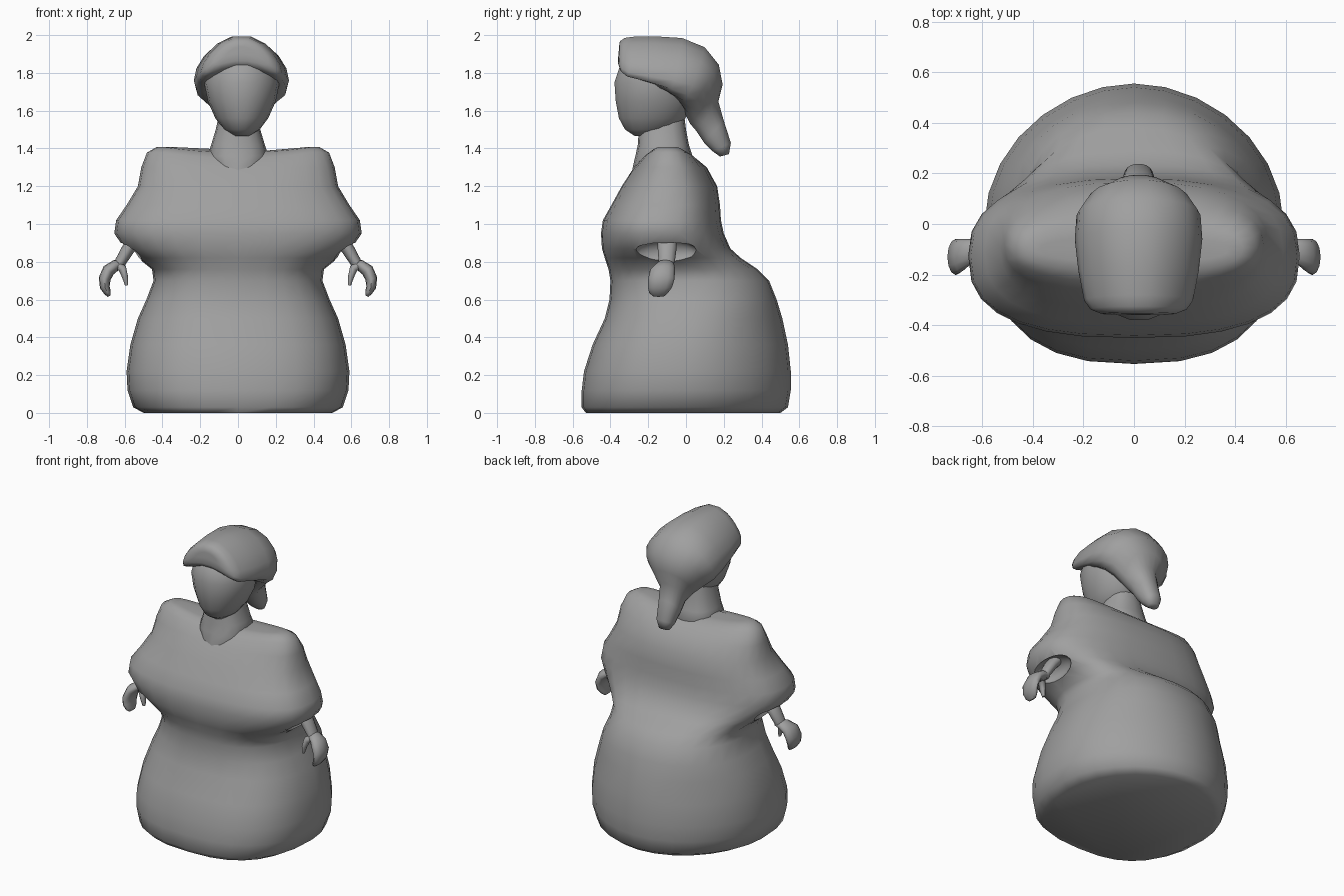
import bpy, bmesh, math
from mathutils import Vector

if "Cube" in bpy.data.objects:
    bpy.data.objects.remove(bpy.data.objects["Cube"])

grey = bpy.data.materials.new("plain grey")
grey.diffuse_color = (0.35, 0.35, 0.35, 1)
grey.use_nodes = True
grey.node_tree.nodes["Principled BSDF"].inputs["Base Color"].default_value = grey.diffuse_color


def loft(name, rings):
    """Skin a list of equal-length vertex rings and cap both ends."""
    bm = bmesh.new()
    loops = [[bm.verts.new(p) for p in ring] for ring in rings]
    n = len(loops[0])
    for a, b in zip(loops, loops[1:]):
        for i in range(n):
            j = (i + 1) % n
            bm.faces.new((a[i], a[j], b[j], b[i]))
    bm.faces.new(loops[0][::-1])
    bm.faces.new(loops[-1])
    bmesh.ops.recalc_face_normals(bm, faces=bm.faces)
    mesh = bpy.data.meshes.new(name)
    bm.to_mesh(mesh)
    bm.free()
    obj = bpy.data.objects.new(name, mesh)
    bpy.context.collection.objects.link(obj)
    mesh.materials.append(grey)
    return obj


def unit_ring(n, front=2.0, back=None):
    """Superellipse of radius one, with its own power for front and back."""
    pts = []
    for i in range(n):
        a = 2 * math.pi * i / n
        c, s = math.cos(a), math.sin(a)
        power = front if s < 0 or back is None else back
        pts.append((math.copysign(abs(c) ** (2 / power), c),
                    math.copysign(abs(s) ** (2 / power), s)))
    return pts


def level_ring(z, hx, y0, y1, n, front=2.0, back=None, cx=0.0):
    """Horizontal ring from half width and front/back limits."""
    return [Vector((cx + hx * c, (y0 + y1) / 2 + (y1 - y0) / 2 * s, z))
            for c, s in unit_ring(n, front, back)]


def finish(obj, angle):
    bpy.ops.object.select_all(action='DESELECT')
    obj.select_set(True)
    bpy.context.view_layer.objects.active = obj
    for mod in list(obj.modifiers):
        bpy.ops.object.modifier_apply(modifier=mod.name)
    bpy.ops.object.shade_smooth_by_angle(angle=math.radians(angle))


def mirror_x(obj):
    mod = obj.modifiers.new("mirror", 'MIRROR')
    mod.use_axis[0] = True


# Gown: wide skirt, waist, full sleeves and shoulders (z, half width, front, back)
gown_profile = [
    (0.00, .500, -.530, .500), (0.03, .555, -.553, .540),
    (0.12, .585, -.552, .555), (0.22, .590, -.540, .555),
    (0.36, .570, -.495, .540), (0.50, .530, -.430, .510),
    (0.60, .485, -.405, .480), (0.70, .447, -.400, .440),
    (0.76, .455, -.410, .380), (0.82, .530, -.430, .290),
    (0.87, .600, -.445, .235), (0.95, .655, -.450, .200),
    (1.02, .645, -.440, .185), (1.10, .590, -.395, .180),
    (1.20, .530, -.340, .165), (1.30, .512, -.275, .110),
    (1.36, .482, -.230, .050), (1.39, .430, -.190, .000),
    (1.395, .370, -.150, -.050),
]
rings = []
for p in gown_profile:
    if p[0] < 0.55:
        front, back = 2.6, 1.92        # skirt is squarer in front
    elif p[0] < 0.8:
        front, back = 2.6, 2.2
    else:
        front, back = 2.6, 2.45
    rings.append(level_ring(*p, 28, front, back))
for ring in rings[-3:]:
    for p in ring:                      # raise the puffed shoulders
        p.z += 0.03 * min(1, abs(p.x) / 0.4) ** 2 - 0.012
gown = loft("gown", rings)

# Hollow sleeve openings
bpy.ops.mesh.primitive_uv_sphere_add(segments=20, ring_count=12)
cutter = bpy.context.object
cutter.name = "sleeve_cutter"
cutter.hide_render = True
for v in cutter.data.vertices:
    v.co = Vector((0.57 + v.co.x * .075, -.105 + v.co.y * .17, .845 + v.co.z * .075))
cutter.data.materials.append(grey)
mirror_x(cutter)
cut = gown.modifiers.new("openings", 'BOOLEAN')
cut.operation = 'DIFFERENCE'
cut.solver = 'EXACT'
cut.object = cutter
finish(gown, 50)
bpy.data.objects.remove(cutter)

# Neck, flaring into the low neckline
neck = loft("neck", [level_ring(*p, 16, 2.4) for p in [
    (1.26, .10, -.288, -.02), (1.31, .14, -.28, .01), (1.36, .162, -.268, .035),
    (1.42, .142, -.255, .015), (1.50, .118, -.25, .00), (1.58, .10, -.24, -.01)]])
finish(neck, 60)

# Head with tapering jaw
head = loft("head", [level_ring(*p, 18, 2.0, 2.0, 0.02) for p in [
    (1.465, .04, -.27, -.17), (1.50, .095, -.325, -.06), (1.56, .14, -.358, .00),
    (1.65, .18, -.375, .04), (1.75, .20, -.382, .05), (1.84, .18, -.352, .05),
    (1.90, .12, -.28, .00)]])
finish(head, 70)

# Hair swept back to a tail (top y, top z, bottom y, bottom z, half width, side sag)
hair_sections = [
    (-.355, 1.940, -.358, 1.90, .070, .02), (-.350, 1.970, -.360, 1.865, .145, .06),
    (-.325, 1.990, -.350, 1.845, .190, .095), (-.280, 1.997, -.325, 1.825, .215, .11),
    (-.17, 2.00, -.20, 1.78, .238, .11),
    (-.020, 1.990, -.100, 1.70, .252, .085), (.10, 1.94, -.03, 1.63, .245, .05),
    (.175, 1.845, .000, 1.57, .200, .00), (.195, 1.74, .020, 1.53, .130, .00),
    (.172, 1.650, .055, 1.49, .085, .00), (.20, 1.55, .095, 1.43, .072, .00),
    (.238, 1.430, .140, 1.385, .058, .00), (.228, 1.37, .18, 1.357, .035, .00)]
hair_rings = []
for ty, tz, by, bz, hw, sag in hair_sections:
    hair_rings.append([Vector((0.018 + hw * c,
                               (ty + by) / 2 + (ty - by) / 2 * s,
                               (tz + bz) / 2 + (tz - bz) / 2 * s - sag * c * c))
                       for c, s in unit_ring(18, 2.2)])
finish(loft("hair", hair_rings), 85)


def limb(name, path, n=12):
    """Tube along points (x, y, z, thickness, half depth), mirrored."""
    pts = [Vector(p[:3]) for p in path]
    out = []
    for i, p in enumerate(path):
        t = pts[min(i + 1, len(pts) - 1)] - pts[max(i - 1, 0)]
        t.y = 0
        normal = t.normalized().cross(Vector((0, 1, 0)))
        out.append([pts[i] + normal * (p[3] * c) + Vector((0, p[4] * s, 0))
                    for c, s in unit_ring(n)])
    obj = loft(name, out)
    mirror_x(obj)
    finish(obj, 60)


# Forearms, cupped hands and thumbs
limb("forearms", [(.53, -.10, .93, .035, .05), (.58, -.10, .87, .035, .05),
                  (.622, -.102, .80, .03, .043), (.635, -.11, .77, .025, .038)])
limb("hands", [(.605, -.10, .785, .018, .03), (.645, -.11, .782, .03, .05),
               (.685, -.125, .755, .034, .066), (.706, -.13, .71, .032, .070),
               (.705, -.138, .665, .026, .064), (.69, -.145, .635, .018, .05),
               (.682, -.145, .618, .008, .03)])
limb("thumbs", [(.645, -.12, .785, .02, .025), (.612, -.14, .765, .022, .025),
                (.598, -.15, .72, .016, .02), (.590, -.15, .675, .008, .012)], 8)
